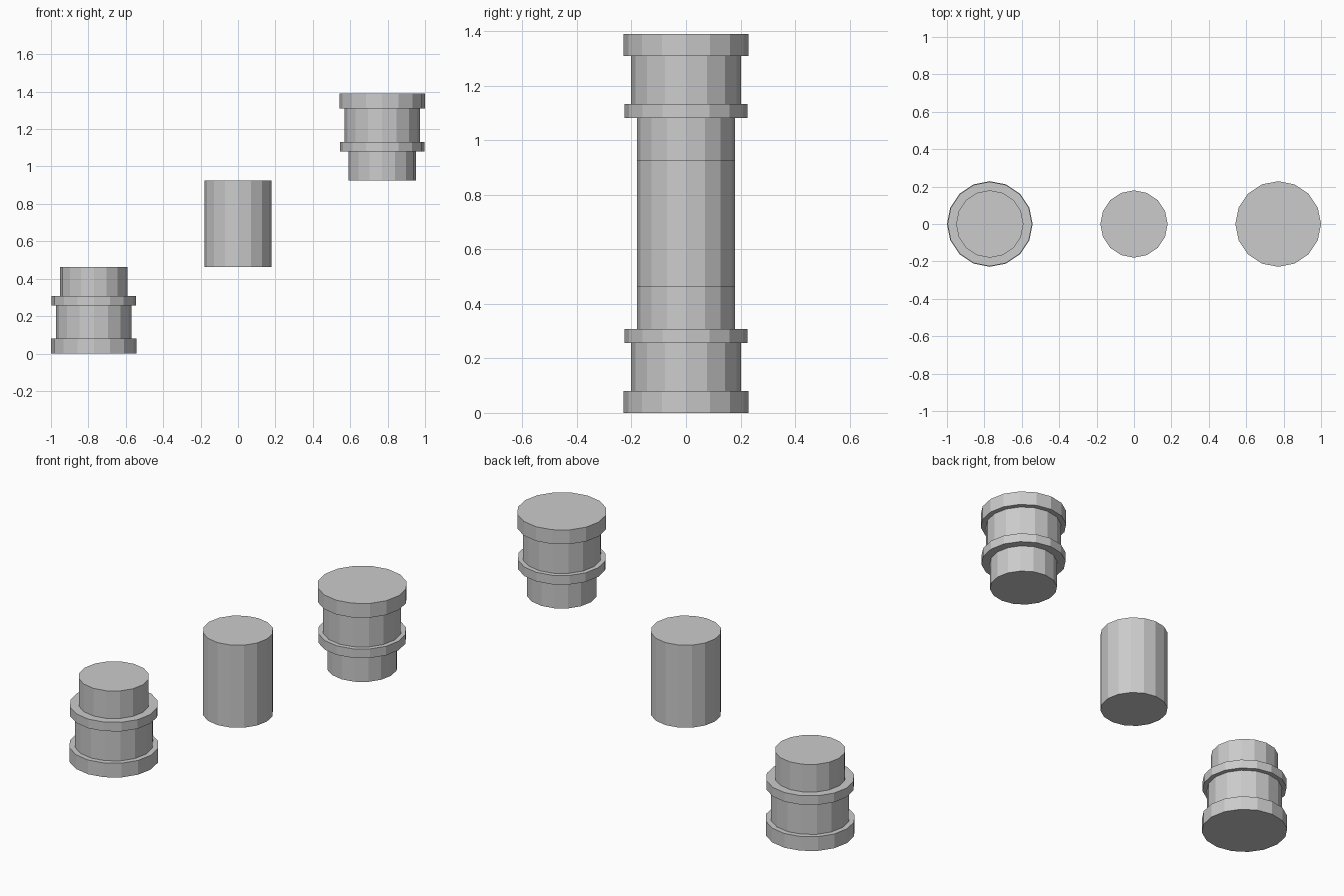
import bpy, bmesh
from math import cos, sin, tau

if "Cube" in bpy.data.objects:
    bpy.data.objects.remove(bpy.data.objects["Cube"])

SIDES = 16
SECTION = 0.463      # height of each column section
SPACING = 0.771      # sideways offset between sections
SHAFT = 0.18


def lathe(name, profile, location):
    """Closed, flat-faced solid turned from (radius, z) points, bottom to top."""
    bm = bmesh.new()
    rings = [[bm.verts.new((r * cos(tau * i / SIDES), r * sin(tau * i / SIDES), z))
              for i in range(SIDES)] for r, z in profile]
    for low, high in zip(rings, rings[1:]):
        for i in range(SIDES):
            j = (i + 1) % SIDES
            bm.faces.new((low[i], low[j], high[j], high[i]))
    bm.faces.new(rings[0][::-1])
    bm.faces.new(rings[-1])
    mesh = bpy.data.meshes.new(name)
    bm.to_mesh(mesh)
    bm.free()
    obj = bpy.data.objects.new(name, mesh)
    obj.location = location
    bpy.context.collection.objects.link(obj)
    return obj


# Stepped base: plinth ring, drum, collar ring, shaft stub
base = [(0.229, 0), (0.229, 0.08), (0.201, 0.08), (0.201, 0.257),
        (0.226, 0.257), (0.226, 0.308), (SHAFT, 0.308), (SHAFT, SECTION)]
# Capital is the base profile turned upside down
capital = [(r, SECTION - z) for r, z in reversed(base)]
# Plain shaft
shaft = [(SHAFT, 0), (SHAFT, SECTION)]

parts = [("column_base", base), ("column_shaft", shaft), ("column_capital", capital)]
for i, (name, profile) in enumerate(parts):
    lathe(name, profile, ((i - 1) * SPACING, 0, i * SECTION))
